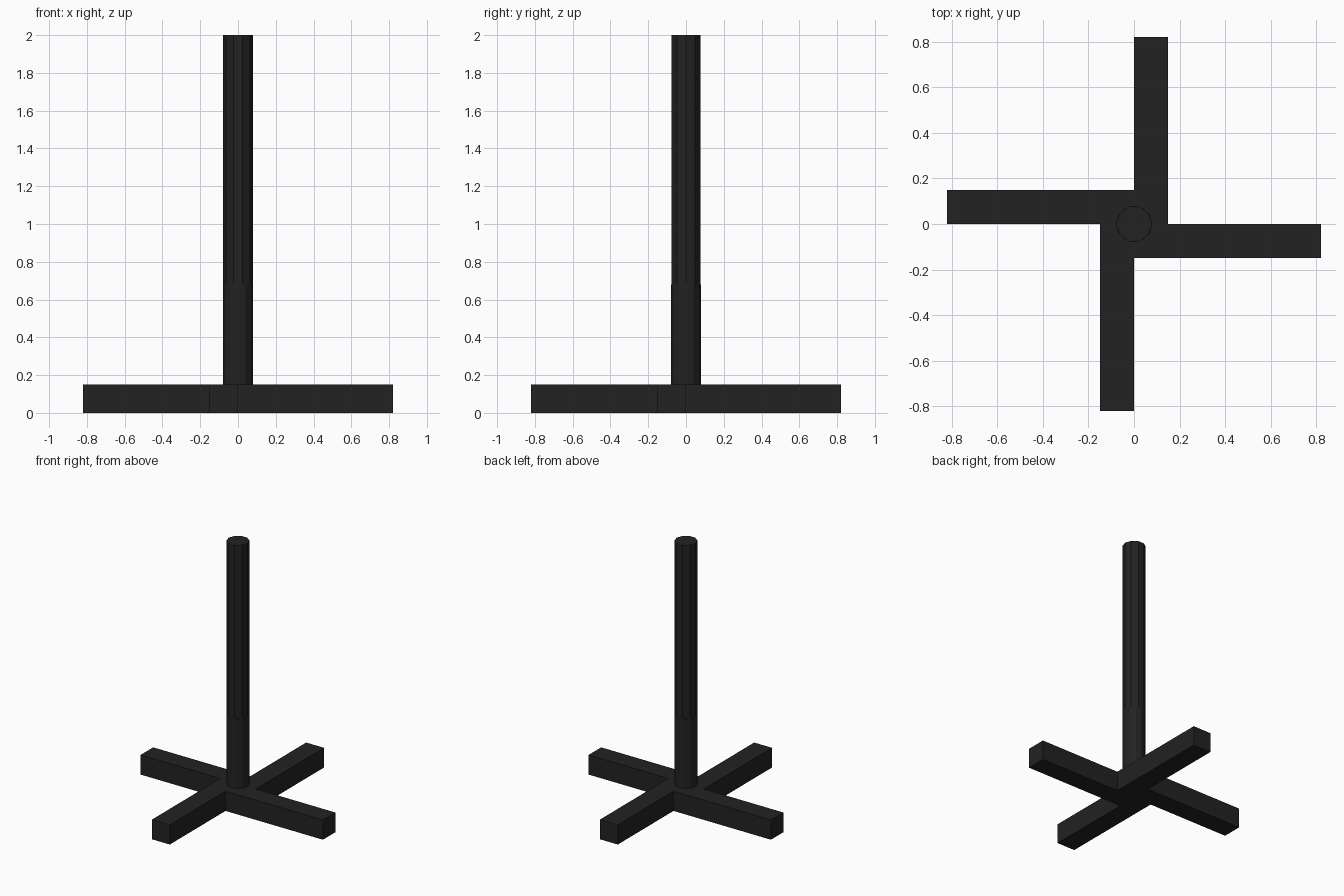
import bpy
import bmesh
from math import pi
from mathutils import Matrix, Vector

cube = bpy.data.objects.get("Cube")
if cube:
    bpy.data.objects.remove(cube, do_unlink=True)

REACH, WIDTH, HEIGHT = 0.82, 0.15, 0.15
TOP, STEP, RADIUS = 2.0, 0.68, 0.08

black = bpy.data.materials.new("matte black")
black.use_nodes = True
color = (0.016, 0.016, 0.016, 1)
black.diffuse_color = color
black.node_tree.nodes["Principled BSDF"].inputs["Base Color"].default_value = color


def finish(name, bm):
    bmesh.ops.recalc_face_normals(bm, faces=bm.faces[:])
    mesh = bpy.data.meshes.new(name)
    bm.to_mesh(mesh)
    bm.free()
    mesh.materials.append(black)
    obj = bpy.data.objects.new(name, mesh)
    bpy.context.collection.objects.link(obj)
    return obj


def post(name, sides, bottom, top):
    bm = bmesh.new()
    bmesh.ops.create_cone(
        bm, cap_ends=True, segments=sides, radius1=RADIUS, radius2=RADIUS,
        depth=top - bottom, matrix=Matrix.Translation((0, 0, (top + bottom) / 2))
        @ Matrix.Rotation(pi / 2, 4, "Z"))
    return finish(name, bm)


# Pinwheel foot: one arm outline turned four times, then extruded
bm = bmesh.new()
arm = [Vector((0, -WIDTH, 0)), Vector((REACH, -WIDTH, 0)), Vector((REACH, 0, 0))]
outline = []
for quarter in range(4):
    turn = Matrix.Rotation(quarter * pi / 2, 3, "Z")
    outline += [bm.verts.new(turn @ point) for point in arm]
face = bm.faces.new(outline)
extruded = bmesh.ops.extrude_face_region(bm, geom=[face], use_keep_orig=True)
raised = [g for g in extruded["geom"] if isinstance(g, bmesh.types.BMVert)]
bmesh.ops.translate(bm, verts=raised, vec=(0, 0, HEIGHT))
finish("cross_foot", bm)

# Faceted column with a rounder lower sleeve
post("upper_post", 10, STEP, TOP)
post("lower_post", 12, HEIGHT, STEP)
